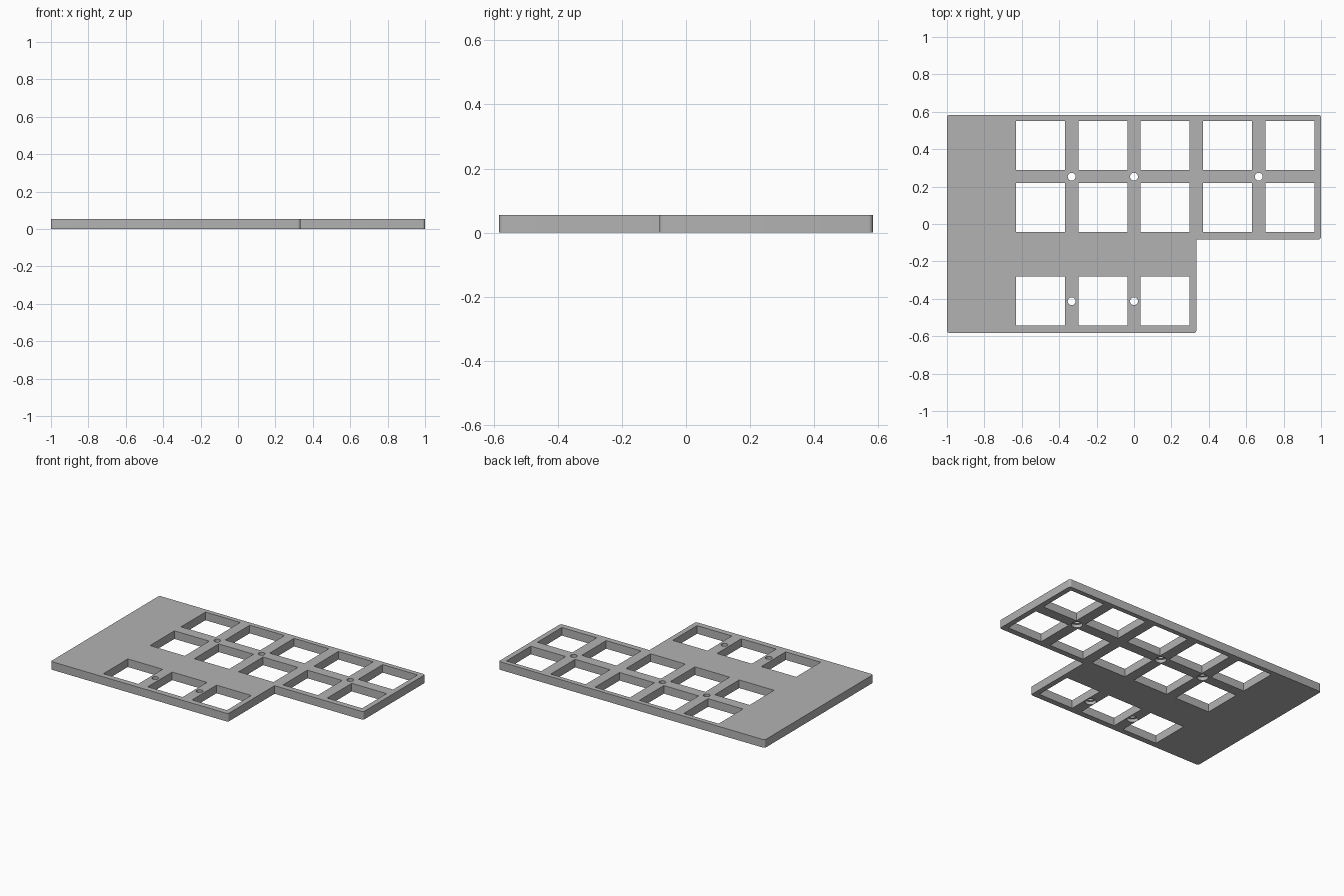
import bpy, bmesh
from mathutils import Matrix, Vector

cube = bpy.data.objects.get("Cube")
if cube:
    bpy.data.objects.remove(cube, do_unlink=True)

THICK = 0.055
PITCH = 1 / 3
KEY = 0.262          # side of a square opening
TOP_Y, MID_Y, LOW_Y = 0.42, 0.087, -0.413

grey = bpy.data.materials.new("plate grey")
grey.use_nodes = True
colour = (0.45, 0.45, 0.45, 1)
grey.diffuse_color = colour
grey.node_tree.nodes["Principled BSDF"].inputs["Base Color"].default_value = colour


def make_object(name, bm):
    bmesh.ops.recalc_face_normals(bm, faces=bm.faces)
    mesh = bpy.data.meshes.new(name)
    bm.to_mesh(mesh)
    bm.free()
    mesh.materials.append(grey)
    obj = bpy.data.objects.new(name, mesh)
    bpy.context.collection.objects.link(obj)
    return obj


def add_box(bm, x, y):
    place = Matrix.Translation((x, y, THICK / 2)) @ Matrix.Diagonal((KEY, KEY, 0.3, 1))
    bmesh.ops.create_cube(bm, size=1, matrix=place)


def add_pin(bm, x, y, radius, z_low, z_high):
    bmesh.ops.create_cone(bm, cap_ends=True, segments=32, radius1=radius, radius2=radius,
                          depth=z_high - z_low,
                          matrix=Matrix.Translation((x, y, (z_low + z_high) / 2)))


# L-shaped plate with rounded outer corners
outline = [(-1, -0.583), (PITCH, -0.583), (PITCH, -0.083),
           (1, -0.083), (1, 0.583), (-1, 0.583)]
bm = bmesh.new()
base = bm.faces.new([bm.verts.new((x, y, 0)) for x, y in outline])
side = bmesh.ops.extrude_face_region(bm, geom=[base])
bmesh.ops.translate(bm, vec=Vector((0, 0, THICK)),
                    verts=[v for v in side["geom"] if isinstance(v, bmesh.types.BMVert)])
inner = Vector((PITCH, -0.083))
upright = [e for e in bm.edges
           if abs(e.verts[0].co.z - e.verts[1].co.z) > 0.01
           and (e.verts[0].co.xy - inner).length > 0.01]
bmesh.ops.bevel(bm, geom=upright, offset=0.014, segments=5, profile=0.5, affect='EDGES')
plate = make_object("switch_plate", bm)

# Square openings: two rows of five, one row of three
bm = bmesh.new()
for y, count in ((TOP_Y, 5), (MID_Y, 5), (LOW_Y, 3)):
    for i in range(count):
        add_box(bm, -0.5 + i * PITCH, y)
openings = make_object("opening_cutter", bm)

# Screw holes, with wider recesses on the underside
screws = [(-PITCH, 0.253), (0, 0.253), (2 * PITCH, 0.253), (-PITCH, LOW_Y), (0, LOW_Y)]
shafts, recesses = bmesh.new(), bmesh.new()
for x, y in screws:
    add_pin(shafts, x, y, 0.021, -0.1, 0.2)
    add_pin(recesses, x, y, 0.035, -0.1, 0.022)
cutters = [openings, make_object("screw_cutter", shafts), make_object("recess_cutter", recesses)]

# Cut the plate and discard the helpers
bpy.context.view_layer.objects.active = plate
for cutter in cutters:
    cutter.hide_render = True
    cut = plate.modifiers.new(cutter.name, 'BOOLEAN')
    cut.operation = 'DIFFERENCE'
    cut.solver = 'EXACT'
    cut.object = cutter
    bpy.ops.object.modifier_apply(modifier=cut.name)
    bpy.data.objects.remove(cutter, do_unlink=True)

bpy.ops.object.select_all(action='DESELECT')
plate.select_set(True)
bpy.ops.object.shade_smooth_by_angle(angle=0.6)
